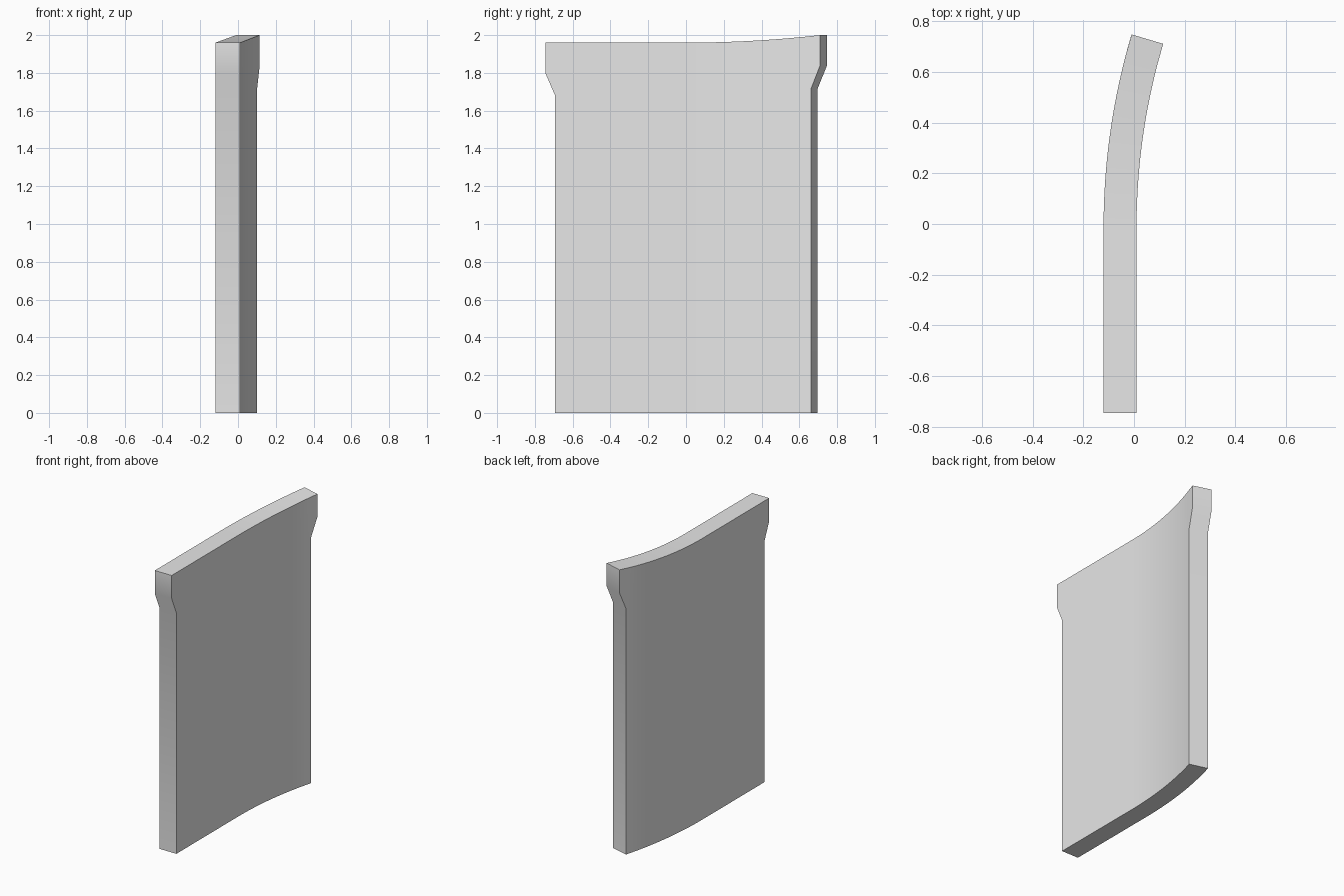
import bpy, bmesh, math

cube = bpy.data.objects.get("Cube")
if cube:
    bpy.data.objects.remove(cube, do_unlink=True)

RADIUS = 2.61        # centre line of the curved half
HALF = 0.065         # half thickness
START_Y = -0.013     # where the straight half meets the curve
BODY_FRONT, BODY_BACK = -0.68, 0.70
FLARE = 0.052        # overhang of the head at each end
RISE = 0.04          # extra height gained along the curve
STEPS = 20


def place(s, offset, z):
    """Point at distance s along the centre line, offset across the thickness."""
    angle = max(s, 0) / RADIUS
    r = RADIUS + offset
    return (RADIUS - 0.055 - r * math.cos(angle),
            START_Y + min(s, 0) + r * math.sin(angle), z)


def stations(flare):
    curve = [BODY_BACK * i / STEPS for i in range(STEPS)]
    return [BODY_FRONT - flare] + curve + [BODY_BACK + flare]


def make_panel():
    bm = bmesh.new()
    rings = []
    # foot, bottom of the flare, top of the flare, upper edge
    for z, flare, rise in ((0, 0, 0), (1.68, 0, RISE),
                           (1.80, FLARE, RISE), (1.96, FLARE, RISE)):
        row = [(s, z + rise * (max(s, 0) / (BODY_BACK + FLARE)) ** 2)
               for s in stations(flare)]
        ring = [bm.verts.new(place(s, HALF, h)) for s, h in row]
        ring += [bm.verts.new(place(s, -HALF, h)) for s, h in reversed(row)]
        rings.append(ring)
    n = len(rings[0])
    # sides and ends
    for low, high in zip(rings, rings[1:]):
        for i in range(n):
            j = (i + 1) % n
            bm.faces.new((low[i], low[j], high[j], high[i]))
    # bottom and top
    for ring in (rings[0], rings[-1]):
        for i in range(n // 2 - 1):
            bm.faces.new((ring[i], ring[i + 1], ring[n - 2 - i], ring[n - 1 - i]))
    bmesh.ops.recalc_face_normals(bm, faces=bm.faces)
    mesh = bpy.data.meshes.new("curved_panel")
    bm.to_mesh(mesh)
    bm.free()
    obj = bpy.data.objects.new("curved_panel", mesh)
    bpy.context.collection.objects.link(obj)
    return obj


panel = make_panel()

# plain grey material
grey = bpy.data.materials.new("light_grey")
grey.use_nodes = True
colour = (0.8, 0.8, 0.8, 1)
grey.diffuse_color = colour
grey.node_tree.nodes["Principled BSDF"].inputs["Base Color"].default_value = colour
panel.data.materials.append(grey)

# smooth curve with crisp outer edges
bpy.ops.object.select_all(action='DESELECT')
panel.select_set(True)
bpy.context.view_layer.objects.active = panel
bpy.ops.object.shade_smooth_by_angle(angle=math.radians(30))
